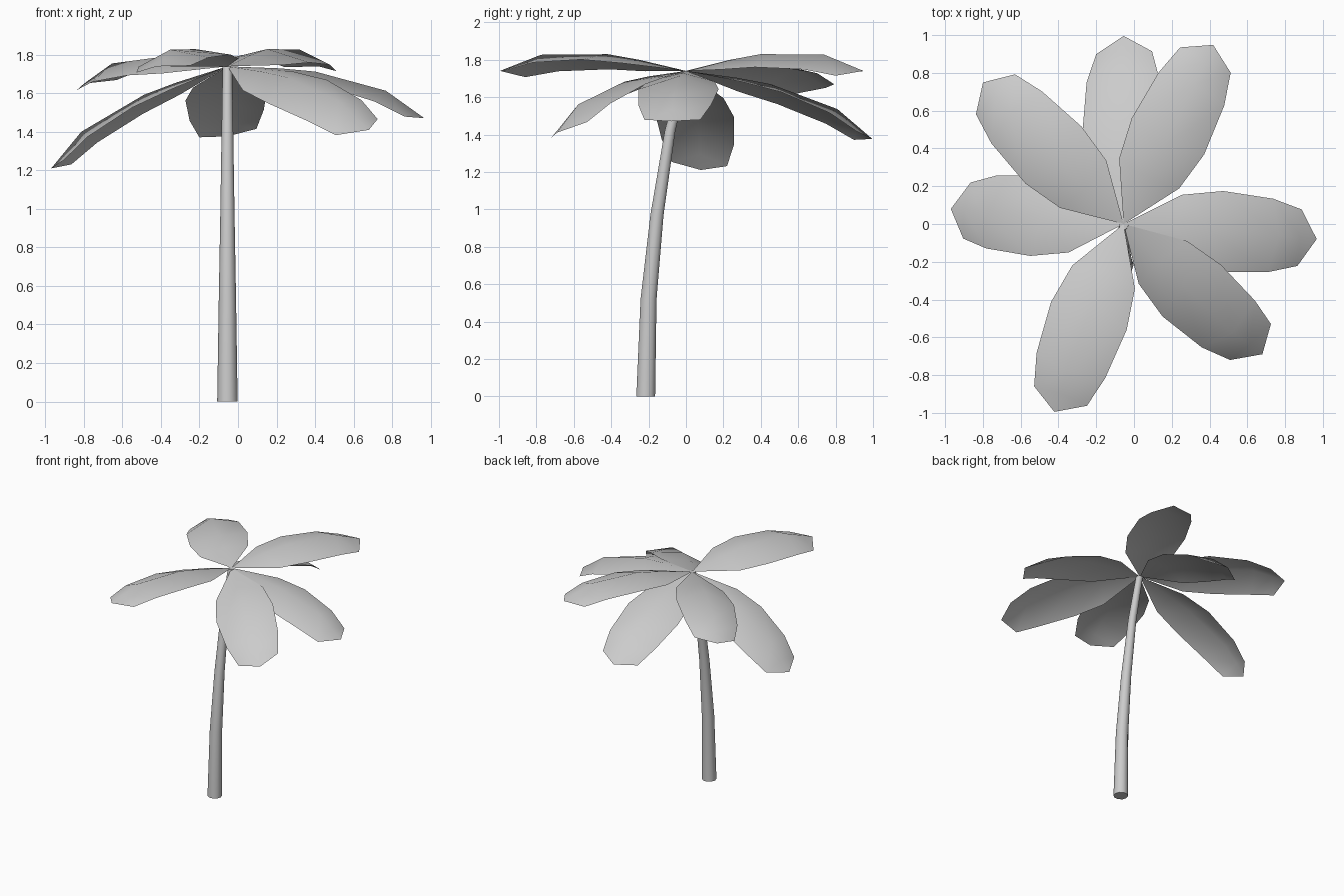
import bpy, bmesh, math
from mathutils import Vector

if "Cube" in bpy.data.objects:
    bpy.data.objects.remove(bpy.data.objects["Cube"])

CROWN = Vector((-0.055, 0.0, 1.74))


def make_object(name, bm, angle):
    me = bpy.data.meshes.new(name)
    bm.to_mesh(me)
    bm.free()
    ob = bpy.data.objects.new(name, me)
    bpy.context.collection.objects.link(ob)
    bpy.ops.object.select_all(action='DESELECT')
    ob.select_set(True)
    bpy.context.view_layer.objects.active = ob
    bpy.ops.object.shade_smooth_by_angle(angle=math.radians(angle))
    return ob


# Trunk: tapered rings along a leaning path (y, z, radius)
def make_trunk(sides=10):
    path = [(-0.215, 0.0, 0.053), (-0.2, 0.52, 0.045), (-0.155, 0.97, 0.037),
            (-0.085, 1.42, 0.03), (-0.005, 1.74, 0.025)]
    bm = bmesh.new()
    rings = []
    for y, z, r in path:
        rings.append([bm.verts.new((CROWN.x + r * math.cos(2 * math.pi * i / sides),
                                    y + r * math.sin(2 * math.pi * i / sides), z))
                      for i in range(sides)])
    for a, b in zip(rings, rings[1:]):
        for i in range(sides):
            j = (i + 1) % sides
            bm.faces.new((a[i], a[j], b[j], b[i]))
    bm.faces.new(rings[0][::-1])
    bm.faces.new(rings[-1])
    make_object("trunk", bm, 50)


# Leaf blade: (distance, half width, edge height, ridge distance, ridge height)
BLADE = [(0.30, 0.178, 0.02, 0.27, 0.06), (0.52, 0.215, 0.035, 0.45, 0.09),
         (0.80, 0.195, 0.022, 0.83, 0.087), (0.97, 0.15, -0.015, 0.96, 0.038)]
LENGTH = 1.06


def make_leaf(name, tip, roll):
    ahead = (Vector(tip) - CROWN).normalized()
    side = Vector((0, 0, 1)).cross(ahead).normalized()
    up = ahead.cross(side)
    c, s = math.cos(math.radians(roll)), math.sin(math.radians(roll))
    side, up = side * c + up * s, up * c - side * s
    bm = bmesh.new()

    def vert(d, w, h):
        return bm.verts.new(CROWN + ahead * d + side * w + up * h)

    base, end = vert(0, 0, 0), vert(LENGTH, 0, 0)
    rows = [(vert(d, w, h), vert(rd, 0, rh), vert(d, -w, h)) for d, w, h, rd, rh in BLADE]
    for k in (0, 1):
        bm.faces.new((base, rows[0][k + 1], rows[0][k]))
        for a, b in zip(rows, rows[1:]):
            bm.faces.new((a[k], a[k + 1], b[k + 1], b[k]))
        bm.faces.new((rows[-1][k], rows[-1][k + 1], end))
    make_object(name, bm, 60)


make_trunk()

# Seven leaves: tip position and roll in degrees
LEAVES = {
    "leaf_right": ((0.97, -0.08, 1.47), 0),
    "leaf_front_right": ((0.68, -0.69, 1.41), 17),
    "leaf_front_left": ((-0.42, -0.99, 1.74), 7),
    "leaf_left": ((-0.97, 0.08, 1.21), 5),
    "leaf_back_left": ((-0.80, 0.75, 1.65), -10),
    "leaf_back": ((-0.055, 1.0, 1.375), -9),
    "leaf_back_right": ((0.42, 0.95, 1.74), 4),
}
for name, (tip, roll) in LEAVES.items():
    make_leaf(name, tip, roll)
